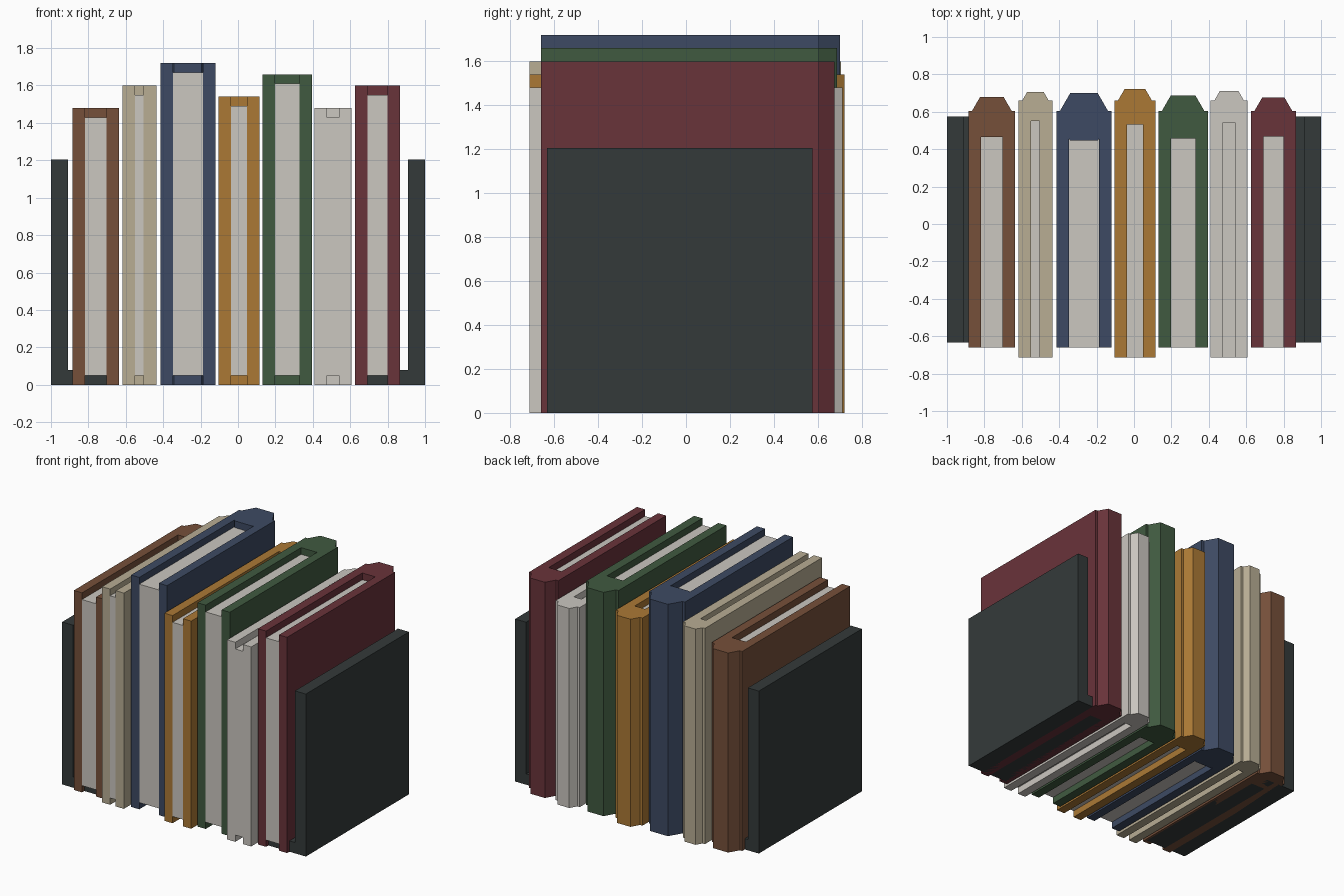
import bpy, bmesh, math

if "Cube" in bpy.data.objects:
    bpy.data.objects.remove(bpy.data.objects["Cube"])


def material(name, rgb):
    # sRGB bytes to linear diffuse colour
    lin = [((c / 255 + 0.055) / 1.055) ** 2.4 for c in rgb]
    m = bpy.data.materials.new(name)
    m.diffuse_color = (*lin, 1)
    m.use_nodes = True
    m.node_tree.nodes["Principled BSDF"].inputs["Base Color"].default_value = m.diffuse_color
    return m


def prism(name, outline, z0, z1, mat):
    # extrude a plan outline (counter-clockwise) from z0 to z1
    bm = bmesh.new()
    face = bm.faces.new([bm.verts.new((x, y, z0)) for x, y in outline])
    ext = bmesh.ops.extrude_face_region(bm, geom=[face])["geom"]
    for v in ext:
        if isinstance(v, bmesh.types.BMVert):
            v.co.z = z1
    bmesh.ops.recalc_face_normals(bm, faces=bm.faces[:])
    mesh = bpy.data.meshes.new(name)
    bm.to_mesh(mesh)
    bm.free()
    mesh.materials.append(mat)
    ob = bpy.data.objects.new(name, mesh)
    bpy.context.collection.objects.link(ob)
    return ob


def box(name, x0, x1, y0, y1, z0, z1, mat):
    return prism(name, [(x0, y0), (x1, y0), (x1, y1), (x0, y1)], z0, z1, mat)


paper = material("paper white", (203, 199, 192))
iron = material("dark iron", (52, 58, 58))
BOARD = 0.067


def book(name, x0, x1, height, deep, mat):
    front, back = (-0.713, 0.66) if deep else (-0.66, 0.605)
    # two cover boards
    box(name + "_left_board", x0, x0 + BOARD, front, back, 0, height, mat)
    box(name + "_right_board", x1 - BOARD, x1, front, back, 0, height, mat)
    # six-sided spine
    cx, cy, r = (x0 + x1) / 2, back - 0.0325, (x1 - x0) / 2 - 0.0005
    hexagon = [(cx + r * math.cos(math.radians(60 * i)),
                cy + r * math.sin(math.radians(60 * i))) for i in range(6)]
    prism(name + "_spine", hexagon, 0, height, mat)
    # page block, set in from top and bottom
    box(name + "_pages", x0 + BOARD, x1 - BOARD, front, cy, 0.05, height - 0.05, paper)


# the row of books
books = [
    ("brown_book", -0.885, -0.635, 1.48, False, material("brown cloth", (118, 80, 58))),
    ("beige_book", -0.617, -0.437, 1.60, True, material("beige cloth", (184, 173, 148))),
    ("blue_book", -0.415, -0.12, 1.72, False, material("navy cloth", (61, 74, 99))),
    ("amber_book", -0.105, 0.115, 1.54, True, material("amber cloth", (171, 121, 53))),
    ("green_book", 0.13, 0.395, 1.66, False, material("green cloth", (64, 90, 64))),
    ("white_book", 0.41, 0.607, 1.48, True, paper),
    ("maroon_book", 0.625, 0.865, 1.60, False, material("maroon cloth", (105, 51, 58))),
]
for b in books:
    book(*b)

# mirrored L-shaped bookends
for side, s in (("left", -1), ("right", 1)):
    xs = sorted((s * 0.91, s * 1.0))
    box(side + "_bookend_upright", *xs, -0.633, 0.575, 0, 1.205, iron)
    xs = sorted((s * 0.65, s * 0.91))
    box(side + "_bookend_base", *xs, -0.633, 0.575, 0, 0.08, iron)
